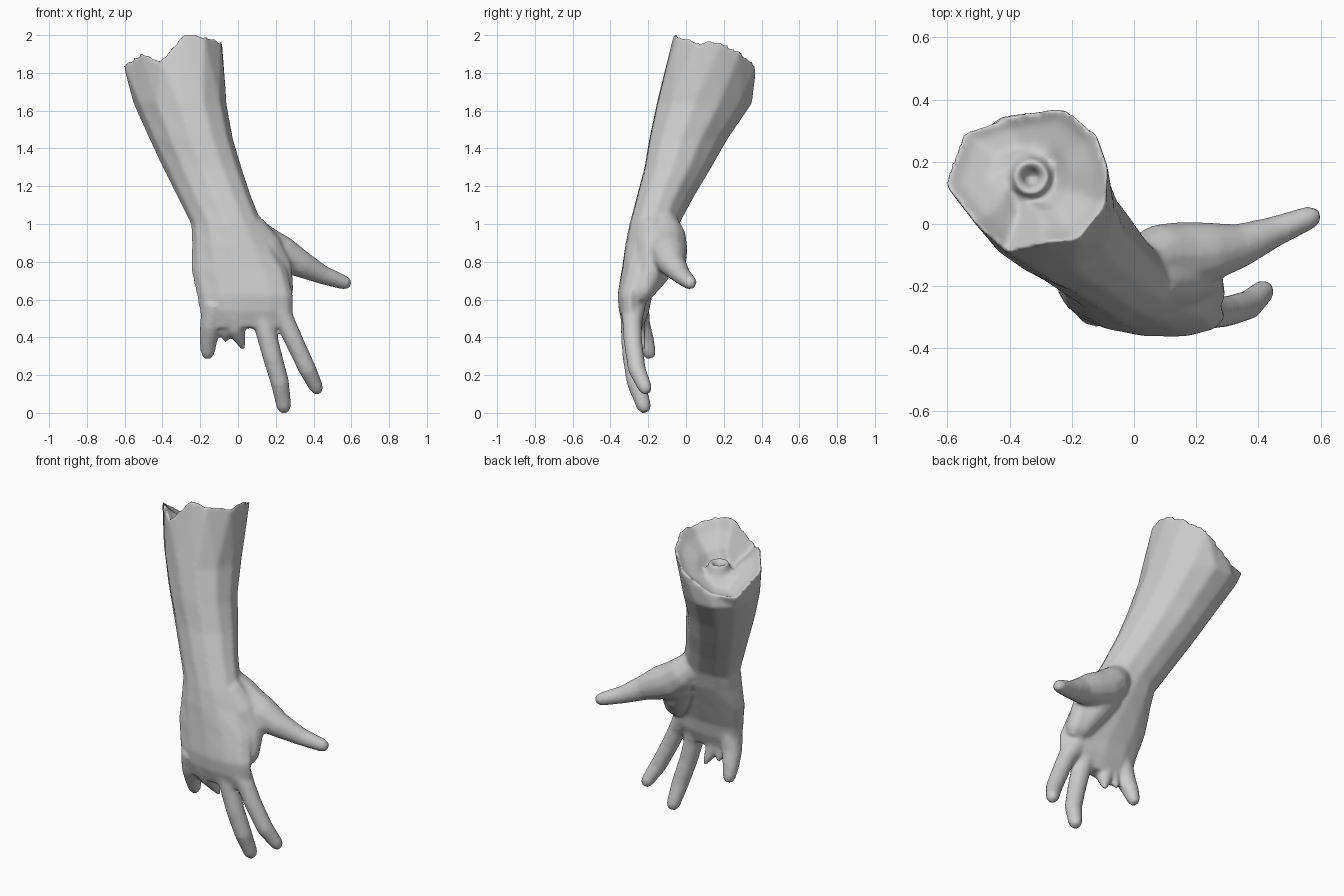
import bpy, bmesh
from math import cos, sin, pi
from mathutils import Vector

cube = bpy.data.objects.get("Cube")
if cube:
    bpy.data.objects.remove(cube, do_unlink=True)

SIDES = 12
bm = bmesh.new()


def loft(rings):
    """Skin a closed shell over a list of rings with equal point counts."""
    loops = [[bm.verts.new(p) for p in ring] for ring in rings]
    for a, b in zip(loops, loops[1:]):
        for i in range(SIDES):
            j = (i + 1) % SIDES
            bm.faces.new((a[i], a[j], b[j], b[i]))
    bm.faces.new(loops[0])
    bm.faces.new(loops[-1])


def section(z, x0, x1, y0, y1, skew=0.0):
    """Horizontal oval cross-section; skew pushes the -x side backward."""
    cx, cy, rx, ry = (x0 + x1) / 2, (y0 + y1) / 2, (x1 - x0) / 2, (y1 - y0) / 2
    angles = [2 * pi * i / SIDES for i in range(SIDES)]
    return [Vector((cx + rx * cos(a), cy + ry * sin(a) - skew * cos(a), z)) for a in angles]


def tube(path):
    """Tapered limb through (x, y, z, radius) stations with a rounded tip."""
    pts = [Vector(p[:3]) for p in path]
    radii = [p[3] for p in path]
    end = (pts[-1] - pts[-2]).normalized()
    pts.append(pts[-1] + end * radii[-1] * 0.8)
    radii.append(radii[-1] * 0.6)
    rings = []
    for i, p in enumerate(pts):
        d = (pts[min(i + 1, len(pts) - 1)] - pts[max(i - 1, 0)]).normalized()
        u = d.cross(Vector((0, 1, 0))).normalized()
        v = d.cross(u)
        rings.append([p + radii[i] * (u * cos(2 * pi * k / SIDES) + v * sin(2 * pi * k / SIDES))
                      for k in range(SIDES)])
    loft(rings)


# Ragged rim of the cut, counter-clockwise from +x, lowest at the back
rim = [Vector(p) for p in (
    (-.085, .19, 1.97), (-.12, .29, 1.92), (-.225, .375, 1.84), (-.32, .36, 1.78),
    (-.41, .345, 1.73), (-.55, .295, 1.72), (-.61, .13, 1.85), (-.51, 0, 1.91),
    (-.41, -.09, 1.87), (-.28, -.06, 2.02), (-.18, -.05, 2.0), (-.09, .06, 1.97))]

# Shallow bowl inside the cut with a raised hollow bone in the middle
core = Vector((-.33, .15, 1.80))


def inner(radius, z):
    return section(z, core.x - radius, core.x + radius, core.y - radius, core.y + radius)


def inset(factor, drop):
    return [core.lerp(p, factor) - Vector((0, 0, drop)) for p in rim]


bowl = [inner(.02, 1.77), inner(.035, 1.82), inner(.056, 1.83), inner(.075, 1.77),
        inset(.5, .045), inset(.82, .03)]

# Forearm, wrist and palm in one skin
loft(bowl + [rim] + [section(*s) for s in (
    (1.64, -.555, -.06, -.155, .35, .055),
    (1.45, -.47, -.025, -.195, .22, .045),
    (1.30, -.40, .02, -.22, .135, .035),
    (1.15, -.325, .07, -.26, .045, .03),
    (1.00, -.25, .13, -.30, -.035, .02),
    (.90, -.245, .18, -.32, -.06, .015),
    (.76, -.25, .26, -.34, -.12, .02),
    (.62, -.22, .295, -.362, -.18, .025),
    (.54, -.205, .295, -.355, -.195, .02),
    (.45, -.17, .25, -.325, -.23, .02))])

# Web from wrist to forefinger, fleshy pad, and thumb
tube([(.06, -.18, .98, .085), (.15, -.17, .865, .095), (.22, -.175, .765, .07),
      (.24, -.23, .64, .055)])
tube([(.05, -.14, .97, .075), (.11, -.13, .86, .1), (.17, -.17, .74, .085), (.21, -.23, .64, .06)])
tube([(.02, -.125, 1.0, .085), (.08, -.1, .935, .1), (.15, -.1, .875, .108),
      (.24, -.09, .835, .098), (.34, -.07, .785, .072), (.45, -.025, .73, .051),
      (.568, .022, .688, .038)])

# Index and middle fingers
tube([(.19, -.28, .58, .07), (.258, -.285, .47, .052), (.302, -.28, .37, .05),
      (.368, -.26, .23, .048), (.417, -.215, .13, .038)])
tube([(.11, -.28, .58, .07), (.148, -.29, .43, .056), (.182, -.285, .30, .053),
      (.222, -.265, .16, .05), (.243, -.222, .032, .04)])

# Little finger stub
tube([(-.12, -.265, .58, .07), (-.145, -.245, .46, .058),
      (-.157, -.215, .38, .048), (-.16, -.195, .318, .038)])

# Torn shreds of the missing finger
tube([(-.02, -.28, .52, .06), (-.01, -.265, .44, .05), (.026, -.225, .345, .016)])
tube([(-.06, -.27, .52, .05), (-.06, -.25, .43, .035), (-.065, -.23, .385, .016)])

bmesh.ops.recalc_face_normals(bm, faces=bm.faces)
mesh = bpy.data.meshes.new("forearm_and_hand")
bm.to_mesh(mesh)
bm.free()
arm = bpy.data.objects.new("forearm_and_hand", mesh)
bpy.context.collection.objects.link(arm)

# Fuse the parts into one soft skin
fuse = arm.modifiers.new("fuse", "REMESH")
fuse.mode = "VOXEL"
fuse.voxel_size = 0.011
fuse.use_smooth_shade = True
soften = arm.modifiers.new("soften", "SMOOTH")
soften.factor = 0.5
soften.iterations = 10

# Plain grey skin
skin = bpy.data.materials.new("plain_grey")
skin.use_nodes = True
grey = (0.6, 0.6, 0.6, 1)
skin.diffuse_color = grey
skin.node_tree.nodes["Principled BSDF"].inputs["Base Color"].default_value = grey
mesh.materials.append(skin)
